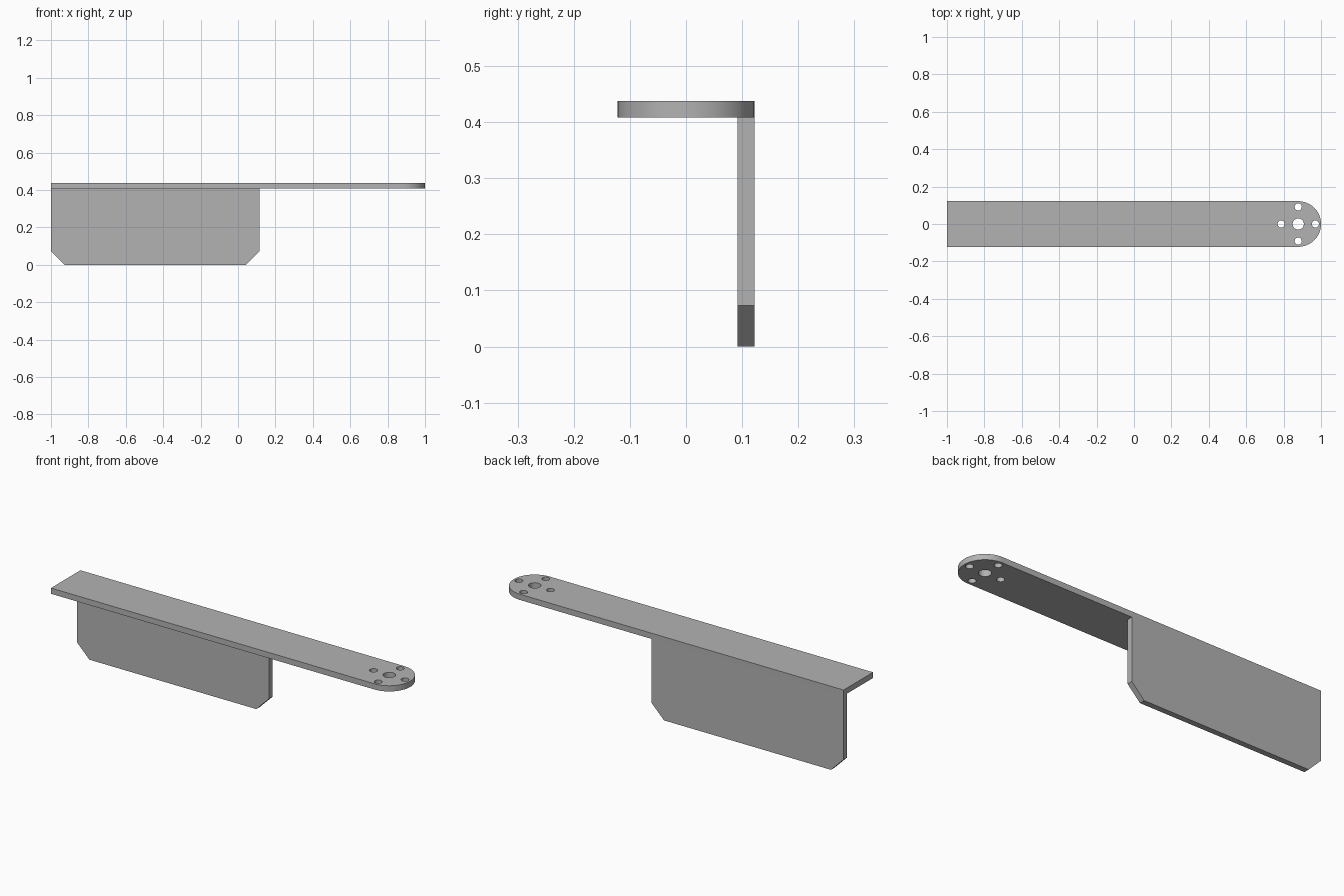
import bpy
from math import pi, sin, cos, radians
from mathutils import Matrix

default = bpy.data.objects.get("Cube")
if default:
    bpy.data.objects.remove(default, do_unlink=True)

LENGTH_END = 1.0
HALF = 0.122        # half width of the arm, and radius of its round end
THICK = 0.03
HEIGHT = 0.438
WALL_END = 0.115
CHAMFER = 0.073
HUB_X = LENGTH_END - HALF

grey = bpy.data.materials.new("bracket grey")
grey.use_nodes = True
colour = (0.45, 0.45, 0.45, 1)
grey.diffuse_color = colour
grey.node_tree.nodes["Principled BSDF"].inputs["Base Color"].default_value = colour


def arc(cx, cy, radius, start, end, steps):
    return [(cx + radius * cos(start + (end - start) * i / steps),
             cy + radius * sin(start + (end - start) * i / steps))
            for i in range(steps + 1)]


def circle(cx, cy, radius, steps=32):
    return arc(cx, cy, radius, 0, 2 * pi, steps)[:-1]


def plate(name, outlines, matrix):
    """Extrude a flat outline; any further outlines become holes."""
    curve = bpy.data.curves.new(name, "CURVE")
    curve.dimensions = "2D"
    curve.fill_mode = "BOTH"
    curve.extrude = THICK / 2
    for points in outlines:
        spline = curve.splines.new("POLY")
        spline.points.add(len(points) - 1)
        for p, (x, y) in zip(spline.points, points):
            p.co = (x, y, 0, 1)
        spline.use_cyclic_u = True
    temp = bpy.data.objects.new(name + " outline", curve)
    bpy.context.collection.objects.link(temp)
    bpy.context.view_layer.update()
    graph = bpy.context.evaluated_depsgraph_get()
    mesh = bpy.data.meshes.new_from_object(temp.evaluated_get(graph))
    bpy.data.objects.remove(temp, do_unlink=True)
    mesh.name = name
    mesh.transform(matrix)
    mesh.materials.clear()
    mesh.materials.append(grey)
    obj = bpy.data.objects.new(name, mesh)
    bpy.context.collection.objects.link(obj)
    bpy.ops.object.select_all(action="DESELECT")
    obj.select_set(True)
    bpy.context.view_layer.objects.active = obj
    # Weld the caps to the rim so that shading is continuous
    bpy.ops.object.mode_set(mode="EDIT")
    bpy.ops.mesh.select_all(action="SELECT")
    bpy.ops.mesh.remove_doubles(threshold=0.0001)
    bpy.ops.mesh.normals_make_consistent(inside=False)
    bpy.ops.object.mode_set(mode="OBJECT")
    bpy.ops.object.shade_smooth_by_angle(angle=radians(30))
    return obj


# Horizontal arm with a round end, a hub hole and four screw holes
arm = [(-1, HALF), (-1, -HALF)] + arc(HUB_X, 0, HALF, -pi / 2, pi / 2, 48)
holes = [circle(HUB_X, 0, 0.03)]
for k in range(4):
    a = k * pi / 2
    holes.append(circle(HUB_X + 0.0915 * cos(a), 0.0915 * sin(a), 0.019))
plate("mounting_arm", [arm] + holes, Matrix.Translation((0, 0, HEIGHT - THICK / 2)))

# Vertical wall along the back edge with chamfered lower corners
top = HEIGHT - THICK
wall = [(-1, top), (-1, CHAMFER), (-1 + CHAMFER, 0),
        (WALL_END - CHAMFER, 0), (WALL_END, CHAMFER), (WALL_END, top)]
plate("back_wall", [wall],
      Matrix.Translation((0, HALF - THICK / 2, 0)) @ Matrix.Rotation(pi / 2, 4, "X"))
